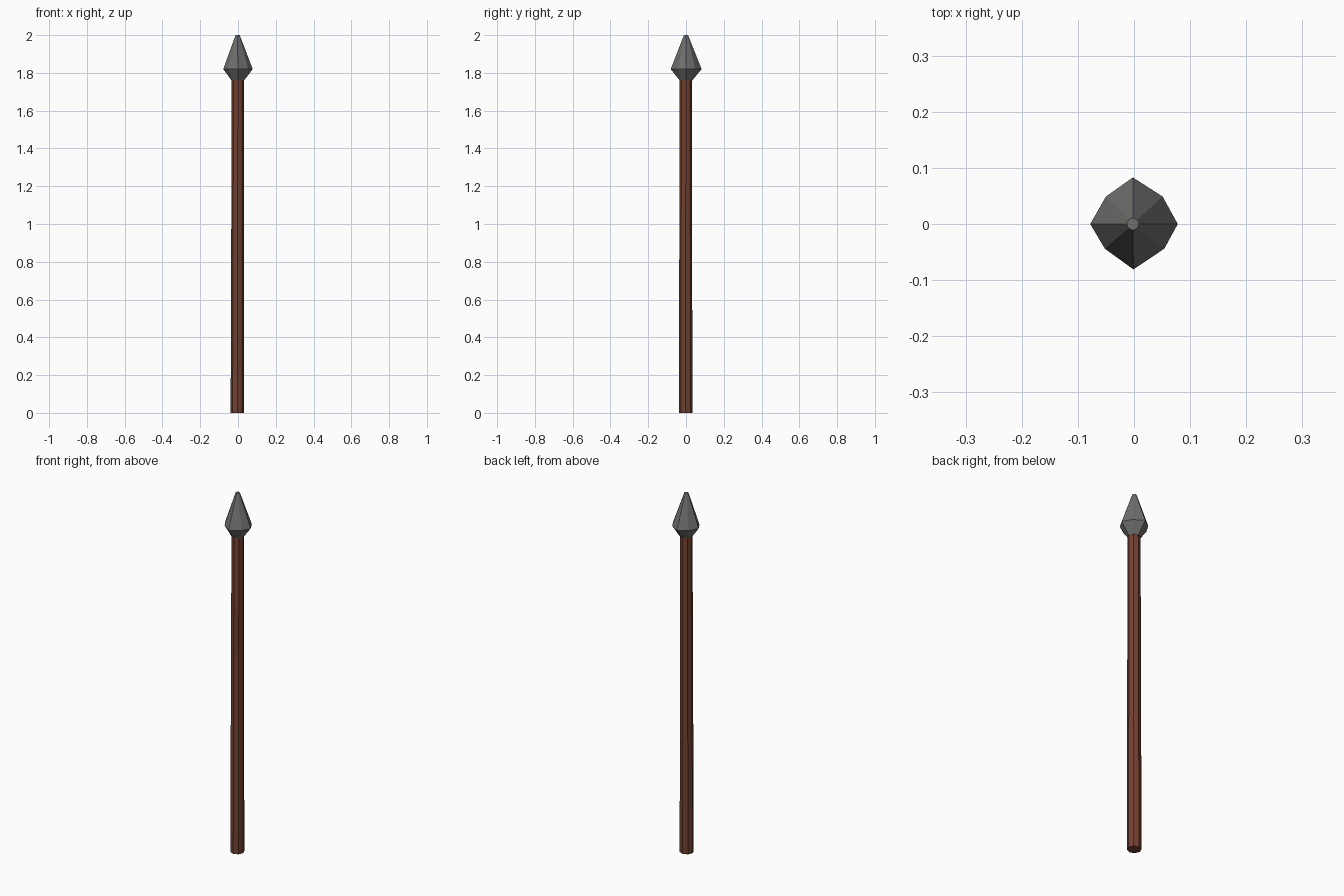
import bpy, math

if "Cube" in bpy.data.objects:
    bpy.data.objects.remove(bpy.data.objects["Cube"])


def material(name, rgb):
    m = bpy.data.materials.new(name)
    m.diffuse_color = (*rgb, 1)
    m.use_nodes = True
    m.node_tree.nodes["Principled BSDF"].inputs["Base Color"].default_value = m.diffuse_color
    return m


def loft(name, rings, mat):
    """Closed flat-faced solid through a stack of equal-sided rings."""
    n = len(rings[0])
    verts = [v for ring in rings for v in ring]
    faces = [(r * n + i, r * n + (i + 1) % n, (r + 1) * n + (i + 1) % n, (r + 1) * n + i)
             for r in range(len(rings) - 1) for i in range(n)]
    faces += [tuple(reversed(range(n))), tuple(range(len(verts) - n, len(verts)))]
    mesh = bpy.data.meshes.new(name)
    mesh.from_pydata(verts, [], faces)
    mesh.materials.append(mat)
    obj = bpy.data.objects.new(name, mesh)
    bpy.context.collection.objects.link(obj)
    return obj


def octagon(radius, z, cx=0.0, cy=0.0):
    return [(cx + radius * math.cos(i * math.pi / 4),
             cy + radius * math.sin(i * math.pi / 4), z) for i in range(8)]


wood = material("brown wood", (0.17, 0.052, 0.03))
stone = material("grey stone", (0.16, 0.16, 0.155))

# Tapered wooden shaft
loft("shaft", [octagon(0.036, 0, -0.003, -0.002), octagon(0.032, 1.79, -0.001, -0.001)], wood)

# Faceted head: neck, wide irregular shoulder, blunt tip
shoulder = [(0.078, 0), (0.051, 0.049), (-0.002, 0.083), (-0.05, 0.049),
            (-0.078, 0), (-0.052, -0.044), (-0.001, -0.081), (0.054, -0.044)]
loft("head", [octagon(0.033, 1.76, -0.001), [(x, y, 1.82) for x, y in shoulder],
              octagon(0.011, 2.0, -0.002)], stone)
